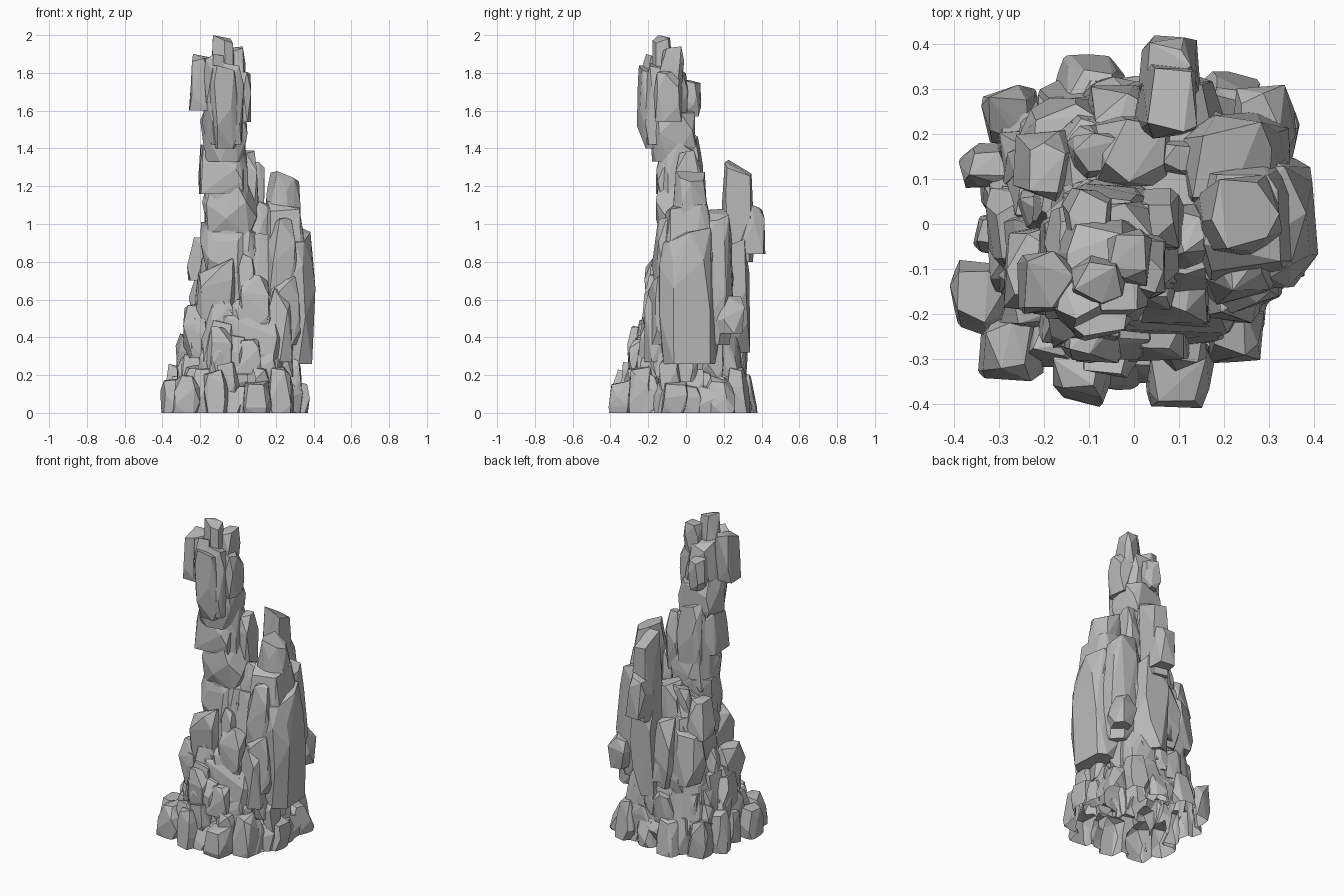
import bpy, bmesh, math, random
from mathutils import Vector, Matrix

random.seed(8)
if "Cube" in bpy.data.objects:
    bpy.data.objects.remove(bpy.data.objects["Cube"], do_unlink=True)

stone = bpy.data.materials.new("grey stone")
stone.use_nodes = True
GREY = (0.49, 0.49, 0.49, 1)
stone.diffuse_color = GREY
stone.node_tree.nodes["Principled BSDF"].inputs["Base Color"].default_value = GREY
SUNK = -.03  # ground boulders start below the floor and are trimmed flat


def rock(bm, x0, x1, y0, y1, z0, z1, foot=0.9, crown=0.7, sides=5):
    """Chipped convex boulder that exactly fills the given box."""
    levels = 4 + int((z1 - z0) / 0.35)
    shift = Vector((random.uniform(-.22, .22), random.uniform(-.22, .22)))
    tilt = Vector((random.uniform(-.1, .1), random.uniform(-.1, .1)))
    pts = []
    for k in range(levels):
        t = k / (levels - 1)
        scale = foot if k == 0 else crown if k == levels - 1 else 1 - 0.1 * t
        spin = random.random() * math.tau
        for i in range(sides):
            a = spin + (i + random.uniform(-.3, .3)) * math.tau / sides
            c, s = math.cos(a), math.sin(a)
            r = scale * random.uniform(.8, 1.1)
            x = math.copysign(abs(c) ** .6, c) * r + shift.x * t
            y = math.copysign(abs(s) ** .6, s) * r + shift.y * t
            slope = (tilt.x * x + tilt.y * y) * min(t * 2, 1)
            pts.append(Vector((x, y, t + slope + random.uniform(-.06, .05) * t)))
    # stretch the points to the box
    lo = [min(p[i] for p in pts) for i in range(3)]
    hi = [max(p[i] for p in pts) for i in range(3)]
    box = ((x0, x1), (y0, y1), (z0, z1))
    verts = []
    for p in pts:
        verts.append(bm.verts.new([a + (b - a) * (p[i] - lo[i]) / (hi[i] - lo[i])
                                   for i, (a, b) in enumerate(box)]))
    bmesh.ops.convex_hull(bm, input=verts)
    loose = [v for v in verts if v.is_valid and not v.link_faces]
    bmesh.ops.delete(bm, geom=loose, context='VERTS')


def ring(bm, cx, cy, rx, ry, z0, z1, count, size):
    """Loose belt of boulders whose outer edge follows an ellipse."""
    for i in range(count):
        a = (i + random.uniform(-.3, .3)) * math.tau / count
        w, d = size * random.uniform(.75, 1.3), size * random.uniform(.75, 1.3)
        x = cx + (rx * random.uniform(.94, 1.04) - w) * math.cos(a)
        y = cy + (ry * random.uniform(.94, 1.04) - d) * math.sin(a)
        rise = (z1 - z0) * random.uniform(-.25, .25)
        low = SUNK if z0 == SUNK else z0 + rise
        rock(bm, x - w, x + w, y - d, y + d, low, z1 + rise,
             foot=.95, crown=random.uniform(.55, .85))


def link(bm, name):
    mesh = bpy.data.meshes.new(name)
    bm.to_mesh(mesh)
    bm.free()
    obj = bpy.data.objects.new(name, mesh)
    bpy.context.collection.objects.link(obj)
    return obj


def fuse(bm, name):
    """Weld overlapping boulders into one open-bottomed shell."""
    bmesh.ops.recalc_face_normals(bm, faces=bm.faces[:])
    obj = link(bm, name)
    obj.data.materials.append(stone)
    floor = bmesh.new()
    bmesh.ops.create_cube(floor, size=2, matrix=Matrix.Translation((0, 0, -1)))
    cutter = link(floor, "floor_cutter")
    cutter.hide_render = True
    mod = obj.modifiers.new("fuse", 'BOOLEAN')
    mod.operation, mod.solver = 'DIFFERENCE', 'EXACT'
    mod.use_self, mod.object = True, cutter
    graph = bpy.context.evaluated_depsgraph_get()
    fused = bpy.data.meshes.new_from_object(obj.evaluated_get(graph))
    obj.modifiers.remove(mod)
    bpy.data.objects.remove(cutter, do_unlink=True)
    bm = bmesh.new()
    bm.from_mesh(fused)
    under = [f for f in bm.faces if all(v.co.z < .001 for v in f.verts)]
    bmesh.ops.delete(bm, geom=under, context='FACES')
    bmesh.ops.dissolve_limit(bm, angle_limit=math.radians(6),
                             verts=bm.verts[:], edges=bm.edges[:])
    bm.to_mesh(fused)
    bm.free()
    obj.data = fused


base = bmesh.new()
# Solid cores
rock(base, -.33, .33, -.33, .33, SUNK, .2, foot=1, crown=.9, sides=14)
rock(base, -.27, .29, -.26, .3, .1, .56, crown=.8, sides=10)
rock(base, -.2, .26, -.17, .26, .4, .95, crown=.8, sides=9)

# Boulder belts from the ground upwards
ring(base, 0, 0, .37, .37, SUNK, .19, 18, .075)
ring(base, 0, 0, .34, .34, .08, .28, 15, .07)
ring(base, -.01, 0, .32, .33, .16, .35, 14, .07)
ring(base, -.01, .01, .3, .31, .24, .46, 13, .07)
ring(base, .01, .03, .28, .28, .38, .62, 12, .07)
ring(base, .02, .05, .24, .25, .56, .8, 10, .07)
ring(base, .02, .05, .2, .2, .76, .97, 8, .065)

# Outermost ground blocks: right, front, left, back
rock(base, -.41, -.26, -.25, -.08, SUNK, .18)
rock(base, -.39, -.27, .08, .18, SUNK, .26)
rock(base, -.35, -.2, -.35, -.2, SUNK, .2)
rock(base, -.18, -.04, -.41, -.25, SUNK, .23)
rock(base, .02, .18, -.41, -.25, SUNK, .17)
rock(base, .15, .29, -.31, -.16, SUNK, .25)
rock(base, .23, .38, -.14, .02, SUNK, .17)
rock(base, .2, .37, .1, .26, SUNK, .2)
rock(base, .15, .28, .21, .34, SUNK, .24)
rock(base, -.18, -.02, .24, .38, SUNK, .23)
rock(base, -.34, -.2, .18, .31, SUNK, .24)

# Front buttresses
rock(base, -.22, .01, -.22, .0, .4, .82, crown=.8)
rock(base, -.2, .03, -.25, -.05, .26, .58)
rock(base, .0, .17, -.23, -.05, .4, .74)
rock(base, .02, .18, -.26, -.08, .22, .5)
rock(base, .12, .3, -.22, -.04, .27, .66)
rock(base, -.17, -.01, -.31, -.16, .2, .46)
rock(base, -.02, .13, -.15, .02, .62, 1.02)

# Right and back buttresses
rock(base, -.29, -.14, -.2, .0, .3, .58)
rock(base, -.33, -.16, -.12, .08, .18, .42)
rock(base, -.27, -.13, .05, .21, .7, .93)
rock(base, -.26, -.06, .1, .28, .42, .76)
rock(base, -.12, .08, .12, .31, .38, .84)
rock(base, -.1, .1, .06, .24, .7, 1.02)

# Left spire with its overhanging slab
rock(base, .15, .41, -.15, .18, .26, .98, foot=.85, crown=.8, sides=7)
rock(base, .13, .38, -.13, .16, .6, 1.12, foot=.95, crown=.8, sides=6)
rock(base, .13, .33, -.08, .11, .8, 1.28, foot=1, crown=.8, sides=6)
rock(base, .14, .32, -.18, -.01, .62, 1.04, crown=.55)
rock(base, .15, .33, -.2, -.03, .36, .76)
rock(base, .1, .35, .03, .25, .36, 1.08, crown=.8, sides=6)
rock(base, .22, .36, .15, .31, .42, .62)
rock(base, .06, .2, -.11, .05, .78, 1.12, crown=.5)

# Back spire
rock(base, -.01, .21, .14, .34, .32, .92, crown=.85)
rock(base, .0, .14, .19, .36, .8, 1.34, foot=1, crown=.85)
rock(base, .01, .15, .25, .42, .84, 1.1, crown=.7)
fuse(base, "rocky_base")

tower = bmesh.new()
# Tower shaft
rock(tower, -.18, .06, -.15, .07, .74, 1.5, foot=1, crown=.95, sides=8)
rock(tower, -.2, .09, -.17, .1, .74, 1.02, crown=.9, sides=6)
rock(tower, -.19, .1, -.16, .1, .94, 1.24, crown=.85, sides=6)
rock(tower, -.21, .05, -.16, .06, 1.16, 1.42, crown=.85, sides=6)
rock(tower, -.2, .05, -.19, .05, 1.33, 1.62, crown=.9, sides=6)
rock(tower, .0, .11, -.06, .08, 1.02, 1.39, crown=.6)
rock(tower, -.15, .03, -.04, .09, 1.1, 1.5, crown=.8)

# Tower head
rock(tower, -.19, .04, -.23, .01, 1.42, 1.86, foot=.9, crown=.85, sides=7)
rock(tower, -.16, .02, -.26, -.08, 1.4, 1.84, foot=.75, crown=.85)
rock(tower, -.26, -.12, -.2, -.06, 1.6, 1.9, foot=1, crown=.9)
rock(tower, -.05, .07, -.17, -.02, 1.54, 1.82, crown=.8)
rock(tower, -.06, .04, -.14, -.01, 1.66, 1.94, crown=.8)
rock(tower, -.16, -.05, -.06, .08, 1.57, 1.77, crown=.9)
rock(tower, -.18, -.06, -.24, -.11, 1.64, 1.9, crown=.75)
rock(tower, -.14, -.02, -.18, -.07, 1.74, 2, foot=1, crown=.95)
fuse(tower, "tower")
